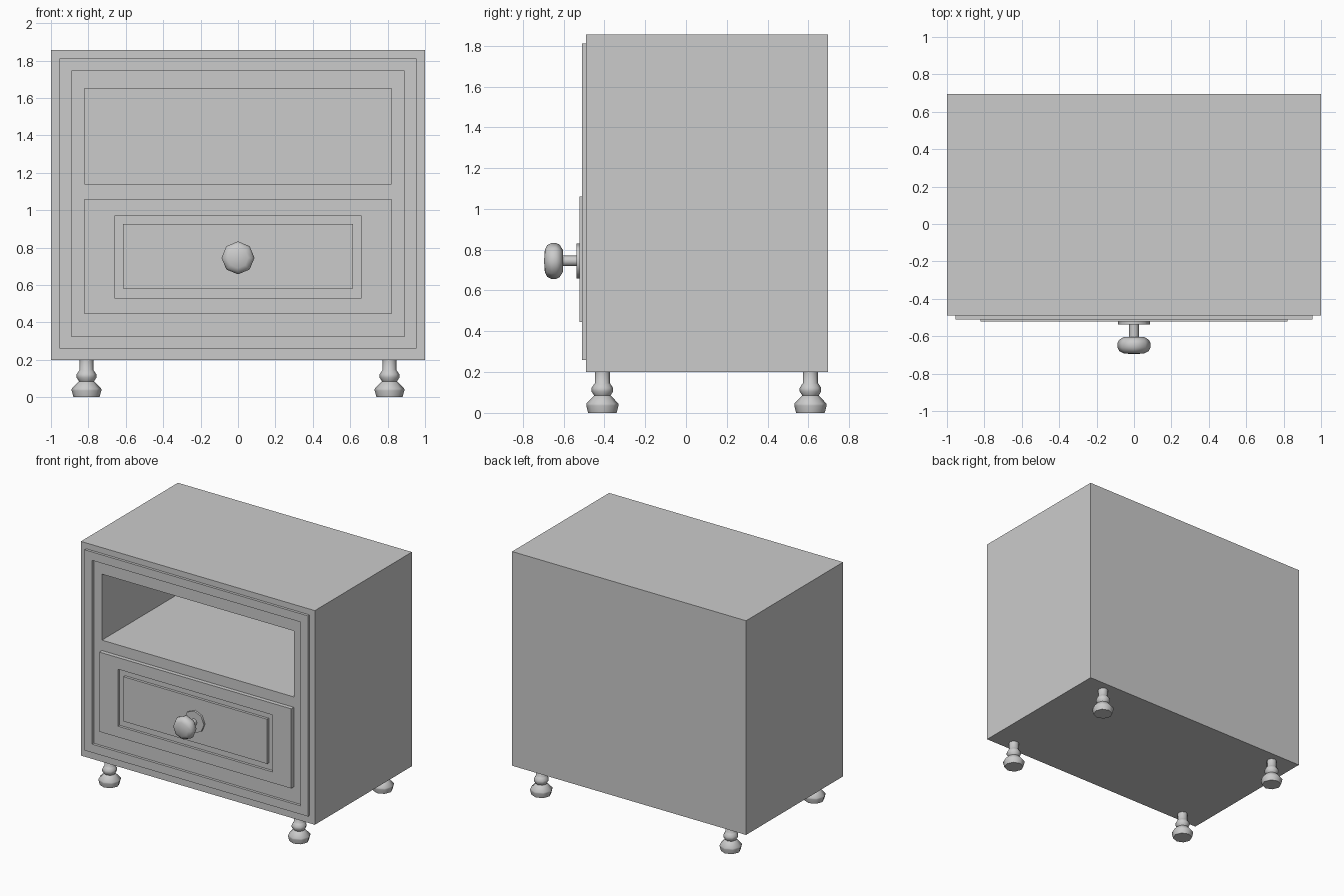
import bpy
import bmesh
from math import radians
from mathutils import Matrix

cube = bpy.data.objects.get("Cube")
if cube:
    bpy.data.objects.remove(cube, do_unlink=True)

grey = bpy.data.materials.new("plain_grey")
grey.use_nodes = True
colour = (0.6, 0.6, 0.6, 1)
grey.diffuse_color = colour
grey.node_tree.nodes["Principled BSDF"].inputs["Base Color"].default_value = colour


def finish(name, bm):
    bmesh.ops.recalc_face_normals(bm, faces=bm.faces)
    mesh = bpy.data.meshes.new(name)
    bm.to_mesh(mesh)
    bm.free()
    mesh.materials.append(grey)
    obj = bpy.data.objects.new(name, mesh)
    bpy.context.collection.objects.link(obj)
    return obj


def stepped_panel(name, steps, closed=False):
    """Bridge rectangles (half width, bottom, top, y); cap the ends or close into a frame."""
    bm = bmesh.new()
    loops = [[bm.verts.new(p) for p in ((-w, y, lo), (w, y, lo), (w, y, hi), (-w, y, hi))]
             for w, lo, hi, y in steps]
    pairs = list(zip(loops, loops[1:]))
    if closed:
        pairs.append((loops[-1], loops[0]))
    else:
        bm.faces.new(loops[0])
        bm.faces.new(loops[-1])
    for a, b in pairs:
        for i in range(4):
            j = (i + 1) % 4
            bm.faces.new((a[i], a[j], b[j], b[i]))
    return finish(name, bm)


def turned(name, profile, location, forward=False, sides=8):
    """Lathe (radius, height) points around z, optionally tipped to point to -y."""
    bm = bmesh.new()
    verts = [bm.verts.new((r, 0, h)) for r, h in profile]
    edges = [bm.edges.new(pair) for pair in zip(verts, verts[1:])]
    bmesh.ops.spin(bm, geom=verts + edges, cent=(0, 0, 0), axis=(0, 0, 1),
                   angle=radians(360), steps=sides)
    bmesh.ops.remove_doubles(bm, verts=bm.verts, dist=0.0005)
    if forward:
        bm.transform(Matrix.Rotation(radians(90), 4, 'X'))
    obj = finish(name, bm)
    obj.location = location
    bpy.ops.object.select_all(action='DESELECT')
    obj.select_set(True)
    bpy.context.view_layer.objects.active = obj
    bpy.ops.object.shade_smooth_by_angle(angle=radians(50))
    return obj


# Cabinet body with the open shelf running back into it
BACK, FRONT = 0.695, -0.49
stepped_panel("cabinet_body", [
    (1, 0.2, 1.855, BACK), (1, 0.2, 1.855, FRONT),
    (0.82, 1.14, 1.65, FRONT), (0.82, 1.14, 1.65, 0.62)])

# Raised rectangular trim around the front
stepped_panel("front_trim", [
    (0.955, 0.26, 1.81, FRONT), (0.955, 0.26, 1.81, -0.51),
    (0.89, 0.325, 1.745, -0.51), (0.89, 0.325, 1.745, FRONT)], closed=True)

# Drawer front with a grooved border
stepped_panel("drawer_front", [
    (0.82, 0.445, 1.06, FRONT), (0.82, 0.445, 1.06, -0.522),
    (0.66, 0.53, 0.97, -0.522), (0.66, 0.53, 0.97, -0.502),
    (0.615, 0.58, 0.925, -0.502), (0.615, 0.58, 0.925, -0.522)])

# Drawer knob: base plate, stem and rounded grip
turned("drawer_knob", [
    (0, 0), (0.085, 0), (0.085, 0.015), (0.026, 0.015), (0.026, 0.082),
    (0.055, 0.082), (0.08, 0.098), (0.088, 0.115), (0.088, 0.138),
    (0.078, 0.158), (0.055, 0.17), (0, 0.174)], (0, -0.522, 0.745), forward=True)

# Turned feet
for side, x in (("right", -0.81), ("left", 0.81)):
    for end, y in (("front", -0.41), ("back", 0.61)):
        turned(f"{end}_{side}_foot", [
            (0, 0), (0.07, 0), (0.079, 0.035), (0.079, 0.045), (0.048, 0.078),
            (0.04, 0.085), (0.053, 0.105), (0.053, 0.122), (0.04, 0.142),
            (0.037, 0.145), (0.037, 0.2), (0, 0.2)], (x, y, 0))
